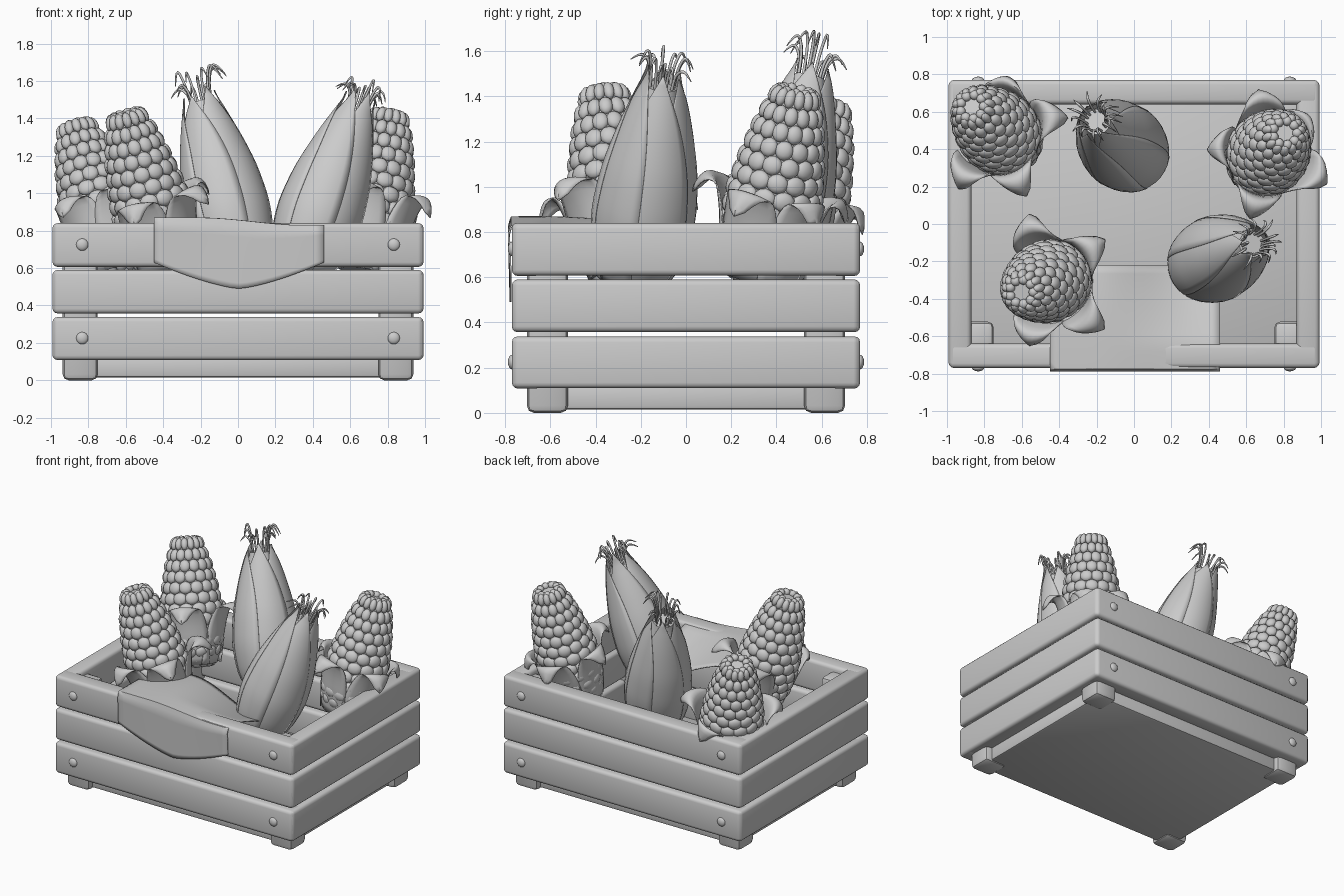
import bpy, bmesh, math, random
from math import sin, cos, pi, radians
from mathutils import Vector, Matrix

random.seed(4)
if "Cube" in bpy.data.objects:
    bpy.data.objects.remove(bpy.data.objects["Cube"])

GREY = (0.6, 0.6, 0.6, 1)
mat = bpy.data.materials.new("plain_grey")
mat.use_nodes = True
mat.diffuse_color = GREY
mat.node_tree.nodes["Principled BSDF"].inputs["Base Color"].default_value = GREY


def finish(name, bm, angle=40, matrix=None):
    """Turn a bmesh into a smooth-shaded object."""
    bmesh.ops.recalc_face_normals(bm, faces=bm.faces)
    me = bpy.data.meshes.new(name)
    bm.to_mesh(me)
    bm.free()
    ob = bpy.data.objects.new(name, me)
    bpy.context.collection.objects.link(ob)
    me.materials.append(mat)
    if matrix:
        ob.matrix_world = matrix
    bpy.ops.object.select_all(action='DESELECT')
    ob.select_set(True)
    bpy.context.view_layer.objects.active = ob
    bpy.ops.object.shade_smooth_by_angle(angle=radians(angle))
    return ob


def box(name, lo, hi, bevel=0.025, segments=3):
    lo, hi = Vector(lo), Vector(hi)
    bm = bmesh.new()
    bmesh.ops.create_cube(bm, size=1, matrix=Matrix.Translation((lo + hi) / 2)
                          @ Matrix.Diagonal((*(hi - lo), 1)))
    bmesh.ops.bevel(bm, geom=bm.edges[:], offset=bevel, segments=segments,
                    affect='EDGES', profile=0.5)
    return finish(name, bm)


def grid(bm, fn, nu, nv):
    """Add a surface point = fn(u, v)."""
    vs = [[bm.verts.new(fn(i / nu, j / nv)) for i in range(nu + 1)] for j in range(nv + 1)]
    for a, b in zip(vs, vs[1:]):
        for i in range(nu):
            bm.faces.new((a[i], a[i + 1], b[i + 1], b[i]))


def thicken(ob, t):
    m = ob.modifiers.new("thickness", 'SOLIDIFY')
    m.thickness = t
    m.offset = 0


def spline(pts, t):
    """Smooth curve through evenly spaced values."""
    n = len(pts) - 1
    x = max(0, min(t, 1)) * n
    i = min(int(x), n - 1)
    f = x - i
    p = [pts[max(0, min(n, i + k))] for k in (-1, 0, 1, 2)]
    return p[1] + (p[2] - p[0]) * f / 2 + (2 * p[0] - 5 * p[1] + 4 * p[2] - p[3]) * f * f / 2 \
        + (3 * (p[1] - p[2]) + p[3] - p[0]) * f ** 3 / 2


def polar(a, r, h):
    return Vector((r * cos(a), r * sin(a), h))


def lathe(bm, prof, length, scale=1.0, n=24, rings=20):
    grid(bm, lambda u, v: polar(u * 2 * pi, spline(prof, v) * scale, v * length), n, rings)
    bmesh.ops.remove_doubles(bm, verts=bm.verts, dist=1e-4)
    bmesh.ops.holes_fill(bm, edges=[e for e in bm.edges if e.is_boundary], sides=n + 1)


def stand(base, tip):
    """Matrix that tilts local z along base -> tip, and the length."""
    d = Vector(tip) - Vector(base)
    q = Vector((0, 0, 1)).rotation_difference(d)
    return Matrix.Translation(base) @ q.to_matrix().to_4x4(), d.length


# Crate: three courses of slats, corner posts, floor and bolts
for i, (z0, z1) in enumerate([(0.108, 0.338), (0.357, 0.59), (0.606, 0.84)]):
    for s, side, end in ((1, "left", "back"), (-1, "right", "front")):
        ys, xs = sorted((s * 0.64, s * 0.77)), sorted((s * 0.87, s * 0.992))
        box(f"{end}_slat_{i}", (-0.988, ys[0], z0), (0.988, ys[1], z1))
        box(f"{side}_slat_{i}", (xs[0], -0.766, z0 + .001), (xs[1], 0.766, z1 - .001))
for sx in (1, -1):
    for sy in (1, -1):
        xs, ys = sorted((sx * 0.75, sx * 0.938)), sorted((sy * 0.522, sy * 0.704))
        box("corner_post", (xs[0], ys[0], 0), (xs[1], ys[1], 0.8), 0.032, 2)
        for z in (0.225, 0.725):
            bm = bmesh.new()
            bmesh.ops.create_uvsphere(bm, u_segments=16, v_segments=8, radius=1)
            finish("bolt", bm, 60, Matrix.Translation((sx * 0.833, sy * 0.768, z))
                   @ Matrix.Diagonal((0.033, 0.02, 0.033, 1)))
box("crate_floor", (-0.885, -0.66, 0.015), (0.885, 0.66, 0.13), 0.015, 2)


# Cloth draped over the front slat, sagging to one side and ending in a point
def cloth_point(u, v):
    x = -0.45 + 0.91 * u
    s = max(0, min(1, (x + 0.2) / 0.55))
    s = s * s * (3 - 2 * s)
    top = 0.866 - 0.04 * s
    if v < 0.5:
        k = v * 2
        inner = max(0, 0.76 - k) / 0.76
        return (x, -0.22 - 0.555 * k, top - 0.03 * inner ** 2 - 0.13 * s * inner)
    k = v * 2 - 1
    low = 0.63 - 0.14 * (1 - abs(2 * u - 1) ** 1.4)
    y = -0.772 - 0.014 * min(1, k * 6) + 0.01 * k
    return (x, y, top + (low - top) * k)


bm = bmesh.new()
grid(bm, cloth_point, 20, 24)
thicken(finish("cloth", bm, 50), 0.008)

# Open cobs: core, kernels in staggered rows, and curled-back leaves
COB = [0.12, 0.185, 0.21, 0.212, 0.195, 0.17, 0.135, 0.09]
LEAF_R = [0.15, 0.20, 0.235, 0.28, 0.335, 0.37]
LEAF_H = [0.02, 0.18, 0.32, 0.42, 0.42, 0.35]


def cob(name, base, tip, leaves):
    """Leaves are given as (direction in degrees, size)."""
    m, length = stand(base, tip)
    bm = bmesh.new()
    lathe(bm, COB, length - 0.02, 0.94)
    rows, count = 12, 14
    for j in range(rows):
        t = (j + 0.5) / rows
        r = spline(COB, t)
        w = pi * r / count
        slope = math.atan((spline(COB, t + .03) - spline(COB, t - .03)) / (.06 * length))
        for i in range(count):
            a = (i + j % 2 / 2) * 2 * pi / count
            size = Matrix.Diagonal((0.025, w * 1.1, length / rows * 0.6, 1))
            bmesh.ops.create_icosphere(
                bm, subdivisions=2, radius=1, matrix=Matrix.Translation(
                    polar(a, r * 0.93, t * length)) @ Matrix.Rotation(a, 4, 'Z')
                @ Matrix.Rotation(slope, 4, 'Y') @ size)
    # Crown of small kernels
    for i in range(9):
        p = polar(i * 2 * pi / 9, 0.066, length - 0.015)
        bmesh.ops.create_icosphere(bm, subdivisions=2, radius=1, matrix=Matrix.Translation(p)
                                   @ Matrix.Diagonal((0.027, 0.027, 0.026, 1)))
    finish(name, bm, 60, m)

    bm = bmesh.new()
    for direction, size in leaves:
        turn = Matrix.Rotation(radians(direction), 3, 'Z')

        def leaf(u, v):
            half = 0.135 * max(0, sin(pi * (0.3 + 0.7 * v))) ** 0.7
            s = (u - 0.5) * 2
            r = 0.2 + (spline(LEAF_R, v) - 0.2) * size
            return turn @ Vector((r - 0.35 * s * s * half, s * half,
                                  spline(LEAF_H, v) - 0.03 * s * s * v))
        grid(bm, leaf, 8, 14)
    thicken(finish(name + "_leaves", bm, 60, m), 0.006)


cob("front_right_cob", (-0.37, -0.27, 0.58), (-0.605, -0.365, 1.435),
    [(106, 1), (36, 1.1), (-40, 1.15), (-107, 0.95)])
cob("back_right_cob", (-0.64, 0.41, 0.55), (-0.87, 0.63, 1.375),
    [(80, 0.6), (10, 1.1), (-65, 1.15), (-124, 1.0)])
cob("back_left_cob", (0.66, 0.31, 0.58), (0.81, 0.49, 1.435),
    [(98, 0.85), (42, 0.6), (-27, 0.9), (-106, 1.0), (177, 0.75)])

# Closed ears: a body wrapped in pointed husk leaves, with silk at the top
EAR = [0.14, 0.19, 0.213, 0.222, 0.215, 0.2, 0.175, 0.145, 0.11, 0.075]


def ear(name, base, tip):
    m, length = stand(base, tip)
    bm = bmesh.new()
    lathe(bm, EAR, length * 0.94, 0.95, 32, 24)
    finish(name, bm, 60, m)

    bm = bmesh.new()
    for k in range(6):
        a0, reach = k * pi / 3, random.uniform(0.97, 1.06)

        def husk(u, v):
            t = v * reach
            a = a0 + (u - 0.5) * 1.9 * (1 - v ** 6)
            r = spline(EAR, t) + 0.003 + 0.006 * u
            return polar(a, r, t * length)
        grid(bm, husk, 10, 22)
    thicken(finish(name + "_husk", bm, 60, m), 0.003)

    cu = bpy.data.curves.new(name + "_silk", 'CURVE')
    cu.dimensions = '3D'
    cu.bevel_depth = 0.007
    cu.bevel_resolution = 1
    for k in range(14):
        a = k * 2.4
        out, up = random.uniform(0.04, 0.11), random.uniform(0.06, 0.16)
        path = [(0.05, -0.2), (0.055, 0), (0.06 + out * 0.2, up * 0.8),
                (0.06 + out * 0.6, up * 1.1), (0.06 + out, up * 0.5)]
        sp = cu.splines.new('NURBS')
        sp.points.add(len(path) - 1)
        for pt, (r, h) in zip(sp.points, path):
            pt.co = (*polar(a, r, length + h - 0.02), 1)
        sp.points[-1].radius = 0.3
        sp.use_endpoint_u = True
        sp.order_u = 3
        sp.resolution_u = 4
    cu.materials.append(mat)
    ob = bpy.data.objects.new(name + "_silk", cu)
    ob.matrix_world = m
    bpy.context.collection.objects.link(ob)


ear("back_ear", (0.02, 0.34, 0.58), (-0.21, 0.56, 1.54))
ear("front_ear", (0.33, -0.23, 0.58), (0.65, -0.1, 1.5))
